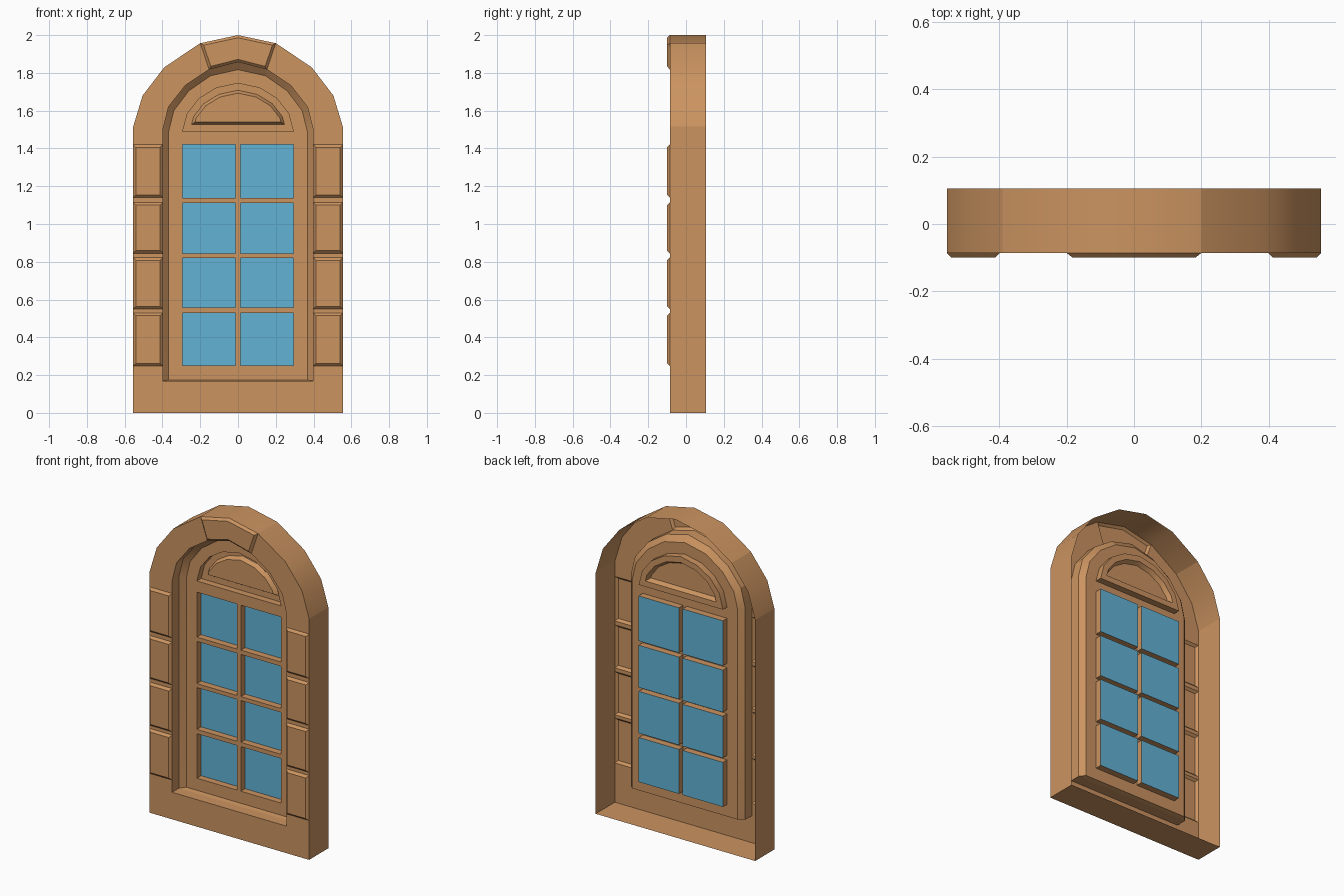
import bpy, bmesh, math

cube = bpy.data.objects.get("Cube")
if cube:
    bpy.data.objects.remove(cube, do_unlink=True)

FRONT, STEP, PANEL, BACK = -0.086, -0.02, 0.01, 0.105


def material(name, color):
    m = bpy.data.materials.new(name)
    m.use_nodes = True
    m.diffuse_color = color
    m.node_tree.nodes["Principled BSDF"].inputs["Base Color"].default_value = color
    return m


stone = material("warm_stone", (0.60, 0.295, 0.118, 1))
glass = material("blue_glass", (0.122, 0.455, 0.67, 1))


def arch(half):
    """Mirror a half outline that runs from the right foot to the apex."""
    return half + [(-x, z) for x, z in reversed(half[:-1])]


def at(path, y):
    return [(x, y, z) for x, z in path]


def add_face(bm, points):
    return bm.faces.new([bm.verts.new(p) for p in points])


def front_face(bm, path, y):
    """Flat face that looks towards the front."""
    f = add_face(bm, at(path, y))
    f.normal_update()
    if f.normal.y > 0:
        f.normal_flip()
    return f


def strip(bm, a, b, closed=False):
    """Quads joining two matching paths."""
    n = len(a)
    for i in range(n if closed else n - 1):
        j = (i + 1) % n
        add_face(bm, [a[i], a[j], b[j], b[i]])


def inset(bm, faces, thickness, depth):
    bmesh.ops.inset_individual(bm, faces=faces, thickness=thickness,
                               depth=depth, use_even_offset=True)


def finish(bm, name, mats):
    bmesh.ops.remove_doubles(bm, verts=bm.verts, dist=0.0005)
    mesh = bpy.data.meshes.new(name)
    bm.to_mesh(mesh)
    bm.free()
    for m in mats:
        mesh.materials.append(m)
    ob = bpy.data.objects.new(name, mesh)
    bpy.context.collection.objects.link(ob)
    bpy.ops.object.select_all(action="DESELECT")
    ob.select_set(True)
    bpy.context.view_layer.objects.active = ob
    bpy.ops.object.shade_smooth_by_angle(angle=math.radians(30))
    return ob


# Arch outlines, from the right springing point to the apex
outer = arch([(0.555, 1.515), (0.505, 1.68), (0.39, 1.83), (0.2, 1.957), (0, 2.0)])
opening = arch([(0.398, 1.5), (0.368, 1.62), (0.278, 1.735), (0.153, 1.818), (0, 1.857)])
sash = arch([(0.367, 1.49), (0.34, 1.6), (0.26, 1.705), (0.145, 1.785), (0, 1.817)])
lunette = arch([(0.293, 1.49), (0.268, 1.585), (0.205, 1.665), (0.115, 1.72), (0, 1.745)])

# Outer wall, open at the back, with the floor of the base
bm = bmesh.new()
wall = [(0.555, 0)] + outer + [(-0.555, 0)]
strip(bm, at(wall, FRONT), at(wall, BACK), closed=True)
bmesh.ops.recalc_face_normals(bm, faces=bm.faces)
finish(bm, "outer_wall", [stone])

# Front face: base, jambs with raised blocks, arch and keystone
bm = bmesh.new()
sill_z = 0.17
front_face(bm, [(-0.555, 0), (0.555, 0), (0.555, sill_z), (-0.555, sill_z)], FRONT)
blocks = [(0.247, 0.53), (0.55, 0.822), (0.845, 1.115), (1.14, 1.42)]
levels = [sill_z] + [z for pair in blocks for z in pair]
raised = []
for side in (-1, 1):
    xi, xo = side * 0.398, side * 0.555
    for i, (z0, z1) in enumerate(zip(levels, levels[1:])):
        f = front_face(bm, [(xi, z0), (xo, z0), (xo, z1), (xi, z1)], FRONT)
        if i % 2:
            raised.append(f)
    top = levels[-1]
    front_face(bm, [(xi, top), (xo, top), (xo, 1.515), (xi, 1.5)], FRONT)
for i in (0, 1, 2, 5, 6, 7):
    front_face(bm, [outer[i], outer[i + 1], opening[i + 1], opening[i]], FRONT)
raised.append(front_face(bm, outer[3:6] + opening[5:2:-1], FRONT))
inset(bm, raised, 0.014, 0.014)
finish(bm, "front_surround", [stone])

# Stepped reveal: straight wall, then a chamfer down to the sash
bm = bmesh.new()
edge = [(0.398, sill_z)] + opening + [(-0.398, sill_z)]
inner = [(0.367, 0.174)] + sash + [(-0.367, 0.174)]
strip(bm, at(edge, FRONT), at(edge, STEP), closed=True)
strip(bm, at(edge, STEP), at(inner, PANEL), closed=True)
bmesh.ops.recalc_face_normals(bm, faces=bm.faces)
bmesh.ops.reverse_faces(bm, faces=bm.faces)
finish(bm, "window_reveal", [stone])

# Sash with recessed panes
bm = bmesh.new()
xs = [-0.367, -0.293, -0.013, 0.013, 0.293, 0.367]
zs = [0.174, 0.25, 0.53, 0.557, 0.82, 0.845, 1.11, 1.137, 1.42, 1.49]
panes = []
for i, (x0, x1) in enumerate(zip(xs, xs[1:])):
    for j, (z0, z1) in enumerate(zip(zs, zs[1:])):
        f = front_face(bm, [(x0, z0), (x1, z0), (x1, z1), (x0, z1)], PANEL)
        if i % 2 and j % 2:
            panes.append(f)
inset(bm, panes, 0, -0.042)
for f in panes:
    f.material_index = 1

# Arched panel above the panes: sunk field with a raised centre
for i in range(len(sash) - 1):
    front_face(bm, [sash[i], sash[i + 1], lunette[i + 1], lunette[i]], PANEL)
field = [front_face(bm, lunette, PANEL)]
inset(bm, field, 0, -0.042)
inset(bm, field, 0.036, 0)
inset(bm, field, 0.015, 0.026)
finish(bm, "window_sash", [stone, glass])
